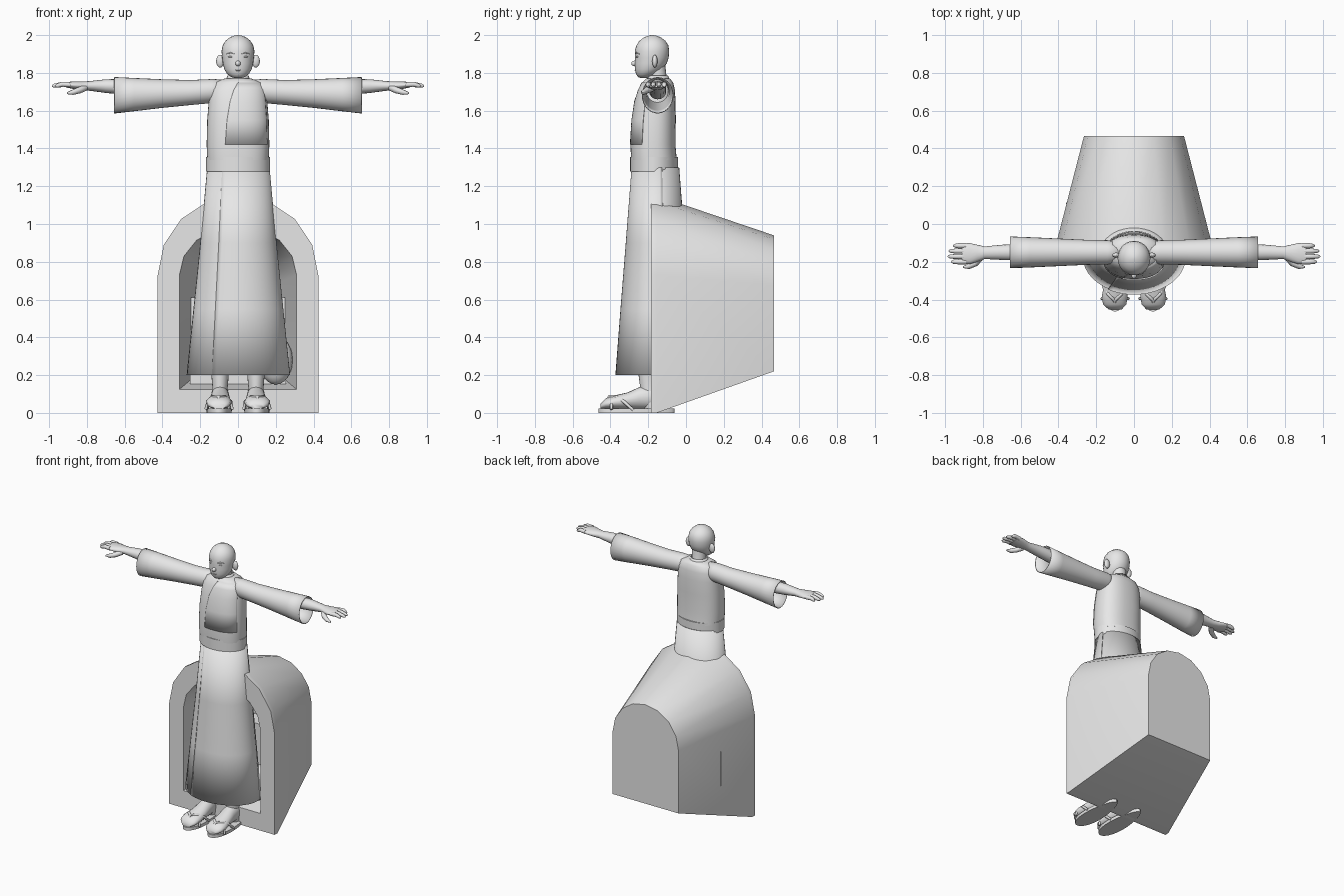
import bpy, math
from mathutils import Vector

grey = bpy.data.materials.new("plain_grey")
grey.diffuse_color = (0.8, 0.8, 0.8, 1)


def make(name, verts, faces, smooth=35, mirror=False, thick=0):
    me = bpy.data.meshes.new(name)
    me.from_pydata([tuple(v) for v in verts], [], faces)
    me.materials.append(grey)
    ob = bpy.data.objects.new(name, me)
    bpy.context.collection.objects.link(ob)
    bpy.ops.object.select_all(action='DESELECT')
    ob.select_set(True)
    bpy.context.view_layer.objects.active = ob
    bpy.ops.object.mode_set(mode='EDIT')
    bpy.ops.mesh.select_all(action='SELECT')
    bpy.ops.mesh.normals_make_consistent(inside=False)
    bpy.ops.object.mode_set(mode='OBJECT')
    bpy.ops.object.shade_smooth_by_angle(angle=math.radians(smooth))
    if thick:
        mod = ob.modifiers.new("cloth", 'SOLIDIFY')
        mod.thickness = thick
    if mirror:
        ob.modifiers.new("mirror", 'MIRROR')
    return ob


def loft(name, rings, caps=True, closed=True, **kw):
    n = len(rings[0])
    faces = [(k * n + i, k * n + (i + 1) % n, (k + 1) * n + (i + 1) % n, (k + 1) * n + i)
             for k in range(len(rings) - 1) for i in range(n if closed else n - 1)]
    if caps:
        faces += [tuple(range(n)), tuple(range((len(rings) - 1) * n, len(rings) * n))]
    return make(name, [p for r in rings for p in r], faces, **kw)


def oval(c, ra, rb, axis='Z', n=28, a0=0, a1=360, power=1.0):
    """Ring of points around an axis; ra and rb are its two half sizes."""
    count = n if a1 - a0 == 360 else n + 1
    out = []
    for i in range(count):
        t = math.radians(a0 + (a1 - a0) * i / n)
        u, v = (math.copysign(abs(f) ** power, f) for f in (math.cos(t), math.sin(t)))
        u, v = u * ra, v * rb
        d = {'Z': (u, v, 0), 'X': (0, u, v), 'Y': (u, 0, v)}[axis]
        out.append(Vector(c) + Vector(d))
    return out


def ball(name, c, r, n=20, m=12, **kw):
    rings = [oval((c[0], c[1], c[2] - r[2] * math.cos(math.pi * k / m)),
                  r[0] * max(math.sin(math.pi * k / m), 0.02),
                  r[1] * max(math.sin(math.pi * k / m), 0.02), n=n) for k in range(m + 1)]
    return loft(name, rings, smooth=80, **kw)


def tube(name, pts, radii, n=10, **kw):
    """Round limb along a path, with a radius for each point."""
    pts = [Vector(p) for p in pts]
    rings = []
    for i, p in enumerate(pts):
        d = (pts[min(i + 1, len(pts) - 1)] - pts[max(i - 1, 0)]).normalized()
        ref = Vector((0, 0, 1)) if abs(d.z) < 0.9 else Vector((0, 1, 0))
        s = d.cross(ref).normalized()
        u = s.cross(d)
        rings.append([p + radii[i] * (s * math.cos(2 * math.pi * k / n) + u * math.sin(2 * math.pi * k / n))
                      for k in range(n)])
    return loft(name, rings, smooth=60, **kw)


def box(name, lo, hi):
    return loft(name, [[(x, y, z) for x, y in ((lo[0], lo[1]), (hi[0], lo[1]), (hi[0], hi[1]), (lo[0], hi[1]))]
                       for z in (lo[2], hi[2])])


# Arched alcove: tapering outer shell and a recess, joined by the front rim
def arch(y, hw, z0, zc, rz, n=8):
    arc = [(hw * math.cos(math.pi * i / n), y, zc + rz * math.sin(math.pi * i / n)) for i in range(n + 1)]
    return [(-hw, y, z0), (hw, y, z0)] + arc


loft("arched_alcove", [
    arch(0.465, 0.265, 0.22, 0.675, 0.265), arch(-0.155, 0.425, 0, 0.73, 0.42),
    arch(-0.185, 0.425, 0, 0.73, 0.42), arch(-0.185, 0.31, 0.125, 0.73, 0.26),
    arch(0.25, 0.22, 0.2, 0.69, 0.2)], smooth=25)
box("alcove_seat", (-0.255, -0.03, 0.14), (0.255, 0.2, 0.27))
box("seat_back", (-0.25, 0.1, 0.25), (0.25, 0.22, 0.61))
ball("cushion", (0.2, -0.07, 0.28), (0.09, 0.07, 0.13))
box("side_slit", (-0.361, 0.107, 0.31), (-0.34, 0.113, 0.56))

# Long robe: skirt, overlapping front panel, sash and upper body
skirt = [(0.2, 0.272, -0.17, 0.2), (0.55, 0.236, -0.165, 0.178),
         (0.9, 0.2, -0.16, 0.155), (1.3, 0.163, -0.16, 0.124)]
loft("robe_skirt", [oval((0, y, z), a, b, n=40) for z, a, b, y in
                    [(z, a, b, y) for z, a, y, b in skirt]], caps=False, thick=0.006)
loft("robe_front_panel", [oval((0, y, z), a + .004, b + .004, n=24, a0=240, a1=375)
                          for z, a, y, b in skirt], caps=False, closed=False, thick=0.004)
loft("sash", [oval((0, -0.169, z), 0.169, 0.127, n=40) for z in (1.278, 1.355)])
body = [(1.34, 0.163, -0.17, 0.121), (1.42, 0.166, -0.175, 0.119), (1.55, 0.163, -0.17, 0.116),
        (1.65, 0.155, -0.163, 0.108), (1.71, 0.148, -0.155, 0.096), (1.75, 0.125, -0.15, 0.082),
        (1.77, 0.07, -0.148, 0.062)]
loft("robe_top", [oval((0, y, z), a, b, n=40, power=0.85) for z, a, y, b in body], smooth=60)
loft("robe_top_overlap", [oval((0, y, z), a + .003, b + .003, n=20, a0=s, a1=335, power=0.85)
                          for (z, a, y, b), s in zip(body[1:-1], (250, 253, 258, 264, 270))],
     caps=False, closed=False, thick=0.003, smooth=60)
loft("collar", [oval((0, -0.148, z), r, r * 0.95, n=24) for z, r in ((1.75, 0.068), (1.785, 0.056))],
     caps=False, thick=0.006)

# Wide open sleeves
loft("sleeve", [oval((x, -0.15, (lo + hi) / 2), w, (hi - lo) / 2, 'X') for x, lo, hi, w in
                [(0.06, 1.66, 1.765, 0.05), (0.14, 1.64, 1.767, 0.064), (0.25, 1.63, 1.762, 0.066),
                 (0.4, 1.615, 1.766, 0.073), (0.55, 1.597, 1.773, 0.08), (0.655, 1.585, 1.778, 0.084)]],
     caps=False, thick=0.005, mirror=True)

# Arms and hands
loft("arm", [oval((x, y, z), w, h, 'X', 16) for x, y, z, w, h in
             [(0.3, -0.15, 1.7, 0.045, 0.04), (0.6, -0.15, 1.726, 0.044, 0.042),
              (0.7, -0.15, 1.73, 0.04, 0.036), (0.79, -0.152, 1.731, 0.033, 0.025),
              (0.83, -0.155, 1.732, 0.045, 0.023), (0.87, -0.157, 1.735, 0.056, 0.02),
              (0.91, -0.157, 1.737, 0.054, 0.014)]], smooth=60, mirror=True)
for i, (y, end) in enumerate(((-0.2, 0.968), (-0.172, 0.985), (-0.143, 0.98), (-0.115, 0.957))):
    tube(f"finger_{i + 1}", [(0.89, y, 1.737), (0.93, y, 1.74), (end - 0.012, y, 1.732), (end, y, 1.729)],
         [0.014, 0.0135, 0.011, 0.004], mirror=True)
tube("thumb", [(0.81, -0.175, 1.722), (0.84, -0.208, 1.708), (0.875, -0.225, 1.697), (0.905, -0.228, 1.692)],
     [0.018, 0.017, 0.014, 0.005], mirror=True)

# Head, neck and face
loft("neck", [oval((0, y, z), r, r, n=20) for z, y, r in
              ((1.74, -0.145, 0.052), (1.79, -0.15, 0.046), (1.84, -0.16, 0.05))])
loft("head", [oval((0, y, z), a, b, n=28) for z, a, y, b in
              [(1.772, 0.012, -0.225, 0.012), (1.778, 0.036, -0.22, 0.034), (1.795, 0.058, -0.21, 0.055),
               (1.82, 0.073, -0.197, 0.073), (1.85, 0.08, -0.187, 0.085), (1.88, 0.084, -0.181, 0.089),
               (1.915, 0.087, -0.18, 0.091), (1.945, 0.081, -0.178, 0.085), (1.97, 0.066, -0.178, 0.069),
               (1.989, 0.042, -0.178, 0.043), (1.998, 0.018, -0.178, 0.018), (2.0, 0.004, -0.178, 0.004)]],
     smooth=80)
ball("nose", (0, -0.272, 1.85), (0.014, 0.018, 0.015), n=12, m=8)
ball("lips", (0, -0.262, 1.815), (0.02, 0.01, 0.006), n=12, m=6)
ball("ear", (0.094, -0.165, 1.862), (0.022, 0.014, 0.034), n=12, m=8, mirror=True)
ball("eye", (0.038, -0.258, 1.885), (0.014, 0.007, 0.005), n=12, m=6, mirror=True)
tube("brow", [(0.02, -0.268, 1.9), (0.04, -0.262, 1.906), (0.06, -0.248, 1.9)], [0.002, 0.004, 0.002],
     n=6, mirror=True)

# Legs, feet and sandals
loft("leg", [oval((0.095, y, z), a, b, n=20) for z, a, y, b in
             [(0.02, 0.042, -0.17, 0.055), (0.07, 0.045, -0.18, 0.062), (0.13, 0.04, -0.19, 0.052),
              (0.2, 0.046, -0.195, 0.056), (0.5, 0.065, -0.17, 0.07)]], mirror=True)
loft("foot", [oval((x, y, 0.02 + h / 2), a, h / 2, 'Y', 20) for y, x, a, h in
              [(-0.11, 0.095, 0.015, 0.03), (-0.125, 0.095, 0.038, 0.08), (-0.18, 0.095, 0.048, 0.13),
               (-0.25, 0.095, 0.05, 0.115), (-0.31, 0.098, 0.058, 0.088), (-0.38, 0.102, 0.068, 0.072),
               (-0.425, 0.102, 0.062, 0.056), (-0.452, 0.1, 0.035, 0.03)]], smooth=60, mirror=True)


def sole(z):
    pts = oval((0.1, -0.262, z), 0.08, 0.202, n=32)
    return [(0.1 + (p.x - 0.1) * (0.8 - (p.y + 0.262) * 0.9), p.y, z) for p in pts]


loft("sandal_sole", [sole(0), sole(0.022)], mirror=True)
for side in (-1, 1):
    tube(f"sandal_strap_{'inner' if side < 0 else 'outer'}",
         [(0.102, -0.435, 0.03), (0.102, -0.405, 0.088), (0.102 + side * 0.035, -0.37, 0.085),
          (0.1 + side * 0.062, -0.33, 0.06), (0.1 + side * 0.062, -0.28, 0.015)],
         [0.008, 0.009, 0.009, 0.009, 0.008], n=8, mirror=True)
tube("toe_band", [(0.1 + 0.07 * math.cos(math.pi * i / 8), -0.395, 0.018 + 0.062 * math.sin(math.pi * i / 8))
                  for i in range(9)], [0.008] * 9, n=8, mirror=True)
